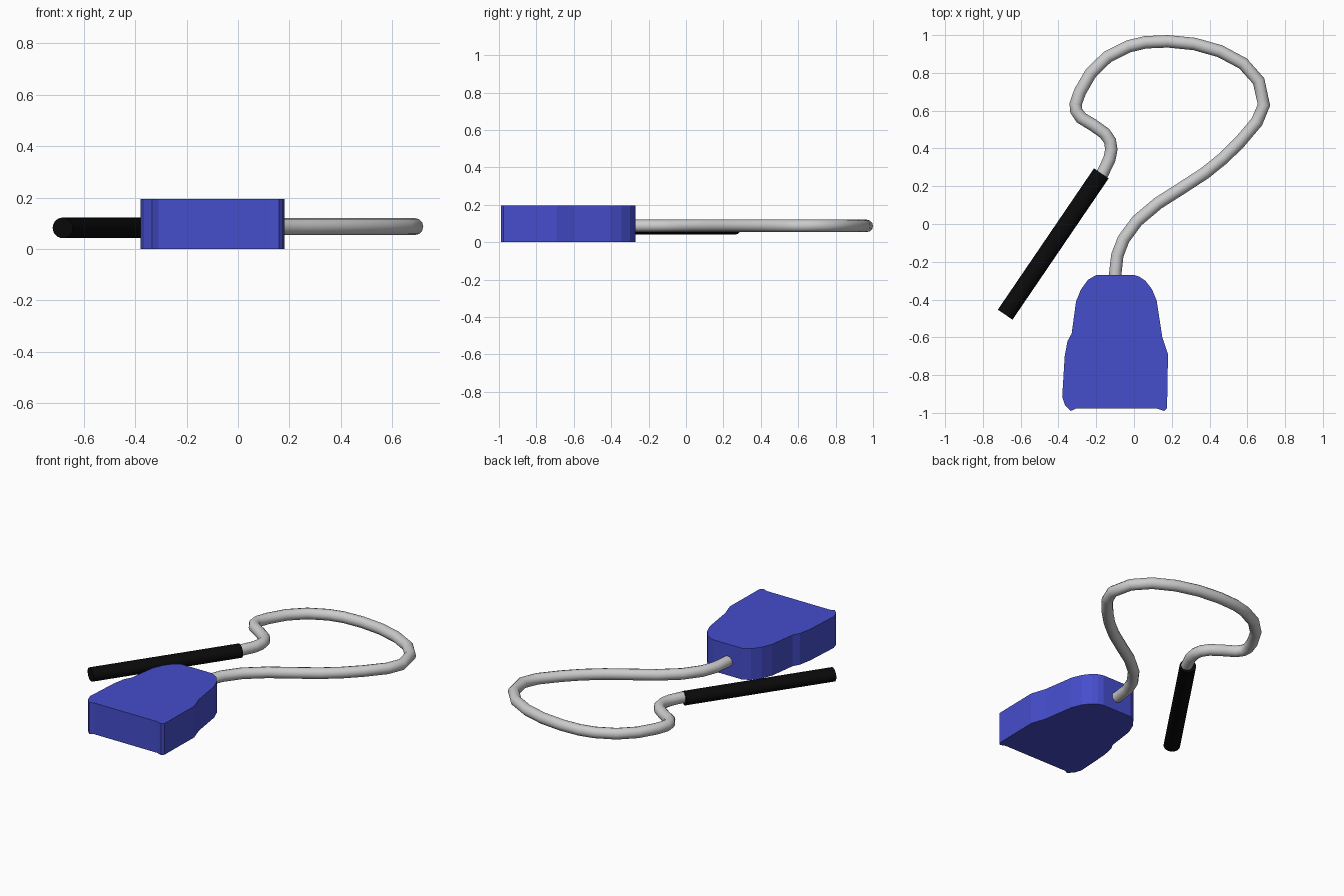
import bpy, bmesh, math
from mathutils import Vector, Matrix

if "Cube" in bpy.data.objects:
    bpy.data.objects.remove(bpy.data.objects["Cube"])


def paint(obj, name, rgb):
    mat = bpy.data.materials.new(name)
    mat.diffuse_color = (*rgb, 1)
    mat.use_nodes = True
    mat.node_tree.nodes["Principled BSDF"].inputs["Base Color"].default_value = mat.diffuse_color
    obj.data.materials.append(mat)


def mesh_object(name, bm):
    bmesh.ops.recalc_face_normals(bm, faces=bm.faces)
    me = bpy.data.meshes.new(name)
    bm.to_mesh(me)
    bm.free()
    obj = bpy.data.objects.new(name, me)
    bpy.context.collection.objects.link(obj)
    return obj


# Plug body: top-view profile extruded upward
profile = [(-.20, -.27), (0, -.27), (.03, -.28), (.06, -.30), (.095, -.345),
           (.12, -.405), (.15, -.60), (.18, -.69), (.175, -.975), (.16, -.99),
           (.125, -.978), (-.31, -.978), (-.335, -.99), (-.365, -.96),
           (-.38, -.915), (-.367, -.70), (-.352, -.62), (-.33, -.58),
           (-.307, -.41), (-.28, -.345), (-.243, -.295)]
bm = bmesh.new()
base = bm.faces.new([bm.verts.new((x, y, 0)) for x, y in profile])
top = bmesh.ops.extrude_face_region(bm, geom=[base])
bmesh.ops.translate(bm, vec=(0, 0, .195),
                    verts=[v for v in top["geom"] if isinstance(v, bmesh.types.BMVert)])
body = mesh_object("plug_body", bm)
paint(body, "blue", (.06, .075, .60))

# Cable: looping path with a round bevel
path = [(-.10, -.30), (-.098, -.25), (-.088, -.165), (-.055, -.08), (.016, .016),
        (.127, .11), (.25, .188), (.376, .27), (.475, .35), (.56, .434),
        (.65, .54), (.688, .63), (.66, .757), (.577, .85), (.455, .915),
        (.32, .953), (.18, .967), (.06, .962), (-.03, .94), (-.14, .885),
        (-.228, .80), (-.286, .70), (-.309, .635), (-.306, .60), (-.28, .562),
        (-.217, .524), (-.155, .48), (-.127, .44), (-.12, .395),
        (-.13, .344), (-.175, .25)]
curve = bpy.data.curves.new("cable", "CURVE")
curve.dimensions = "3D"
curve.bevel_depth = .033
curve.bevel_resolution = 4
curve.use_fill_caps = True
spline = curve.splines.new("POLY")
spline.points.add(len(path) - 1)
for p, (x, y) in zip(spline.points, path):
    p.co = (x, y, .087, 1)
cable = bpy.data.objects.new("cable", curve)
bpy.context.collection.objects.link(cable)

# Sleeve: slightly flattened cylinder at the free end of the cable
a, b = Vector((-.682, -.48, .082)), Vector((-.173, .268, .082))
axis = (b - a).normalized()
side = Vector((-axis.y, axis.x, 0))
bm = bmesh.new()
bmesh.ops.create_cone(bm, cap_ends=True, segments=24, radius1=1, radius2=1, depth=1)
rot = Matrix((side, Vector((0, 0, 1)), axis)).transposed().to_4x4()
scale = Matrix.Diagonal((.047, .04, (b - a).length, 1))
bmesh.ops.transform(bm, matrix=Matrix.Translation((a + b) / 2) @ rot @ scale, verts=bm.verts)
sleeve = mesh_object("cable_sleeve", bm)
paint(sleeve, "black", (.003, .003, .003))
bpy.context.view_layer.objects.active = sleeve
sleeve.select_set(True)
bpy.ops.object.shade_smooth_by_angle(angle=math.radians(40))
